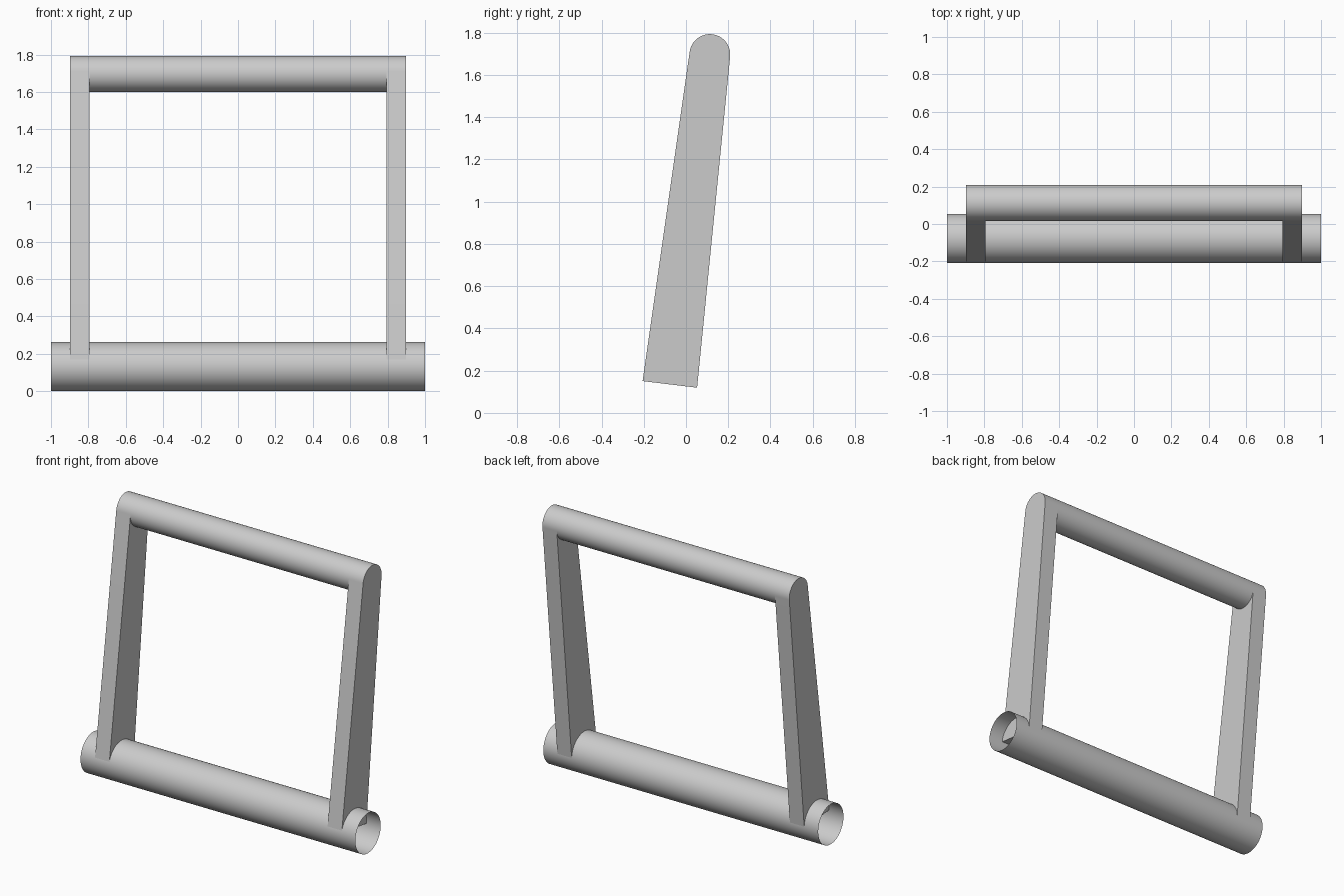
import bpy, bmesh, math
from mathutils import Vector

if "Cube" in bpy.data.objects:
    bpy.data.objects.remove(bpy.data.objects["Cube"])

# side-plane (y, z) centres and radii of the two tubes
LOW, R_LOW = Vector((-0.077, 0.132)), 0.1315
TOP, R_TOP = Vector((0.113, 1.697)), 0.0965
OUTER, INNER = 0.898, 0.794


def finish(bm, name):
    bmesh.ops.recalc_face_normals(bm, faces=bm.faces[:])
    mesh = bpy.data.meshes.new(name)
    bm.to_mesh(mesh)
    bm.free()
    ob = bpy.data.objects.new(name, mesh)
    bpy.context.collection.objects.link(ob)
    bpy.ops.object.select_all(action='DESELECT')
    ob.select_set(True)
    bpy.context.view_layer.objects.active = ob
    bpy.ops.object.shade_smooth_by_angle(angle=math.radians(30))
    return ob


def prism(name, profile, x0, x1, caps):
    """Sweep a closed (y, z) profile along x."""
    bm = bmesh.new()
    a = [bm.verts.new((x0, y, z)) for y, z in profile]
    b = [bm.verts.new((x1, y, z)) for y, z in profile]
    n = len(profile)
    for i in range(n):
        j = (i + 1) % n
        bm.faces.new((a[i], a[j], b[j], b[i]))
    if caps:
        bm.faces.new(a)
        bm.faces.new(b)
    return finish(bm, name)


def arc(centre, radius, start, sweep, steps):
    return [centre + radius * Vector((math.cos(start + sweep * i / steps),
                                      math.sin(start + sweep * i / steps)))
            for i in range(steps + 1)]


axis = (TOP - LOW).normalized()
across = Vector((axis.y, -axis.x))
start = math.atan2(across.y, across.x)

# open-ended tubes, facets aligned with the rounded post tops
prism("bottom_tube", arc(LOW, R_LOW, start, math.tau, 64)[:-1], -1, 1, False)
prism("top_bar", arc(TOP, R_TOP, start, math.tau, 64)[:-1], -INNER, INNER, False)

# tapered side post with round top, mirrored to the other side
half = 0.13
foot = LOW + axis * 0.003
profile = [foot - across * half, foot + across * half]
profile += arc(TOP, R_TOP, start, math.pi, 32)
post = prism("side_posts", profile, INNER, OUTER, True)
post.modifiers.new("Mirror", 'MIRROR')
